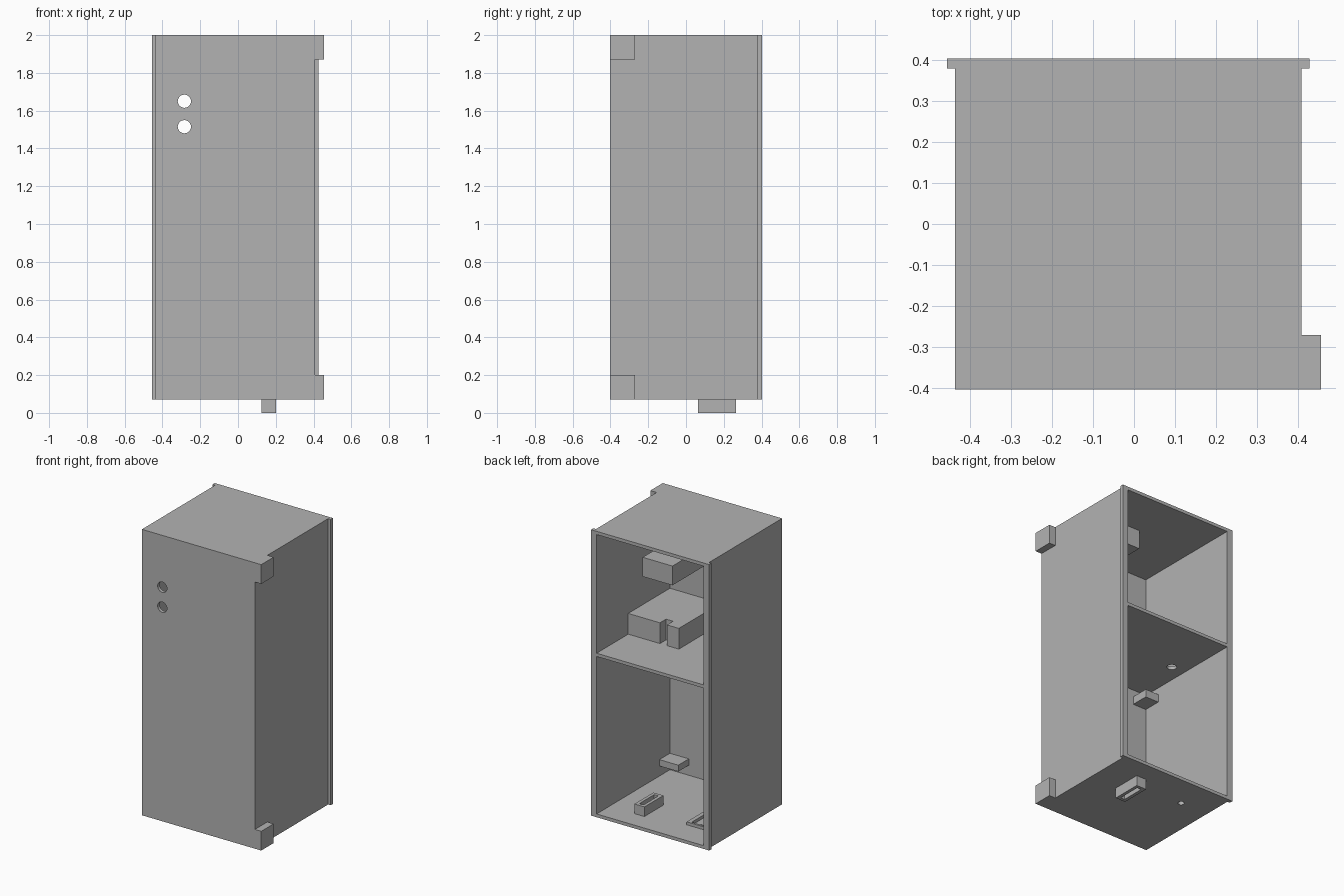
import bpy

cube = bpy.data.objects.get("Cube")
if cube:
    bpy.data.objects.remove(cube, do_unlink=True)

grey = bpy.data.materials.new("plain grey")
grey.use_nodes = True
grey.diffuse_color = (0.45, 0.45, 0.45, 1)
grey.node_tree.nodes["Principled BSDF"].inputs["Base Color"].default_value = grey.diffuse_color


def box(name, x, y, z):
    """Box from (min, max) ranges on each axis."""
    ranges = (x, y, z)
    bpy.ops.mesh.primitive_cube_add(size=1)
    ob = bpy.context.object
    ob.name = name
    for v in ob.data.vertices:
        v.co = [(r[0] + r[1]) / 2 + c * (r[1] - r[0]) for r, c in zip(ranges, v.co)]
    ob.data.materials.append(grey)
    return ob


def cylinder(name, radius, centre, rotation=(0, 0, 0)):
    bpy.ops.mesh.primitive_cylinder_add(vertices=24, radius=radius, depth=0.2,
                                        location=centre, rotation=rotation)
    bpy.context.object.name = name
    return bpy.context.object


def cut(target, cutter):
    """Subtract a hidden cutter from the target."""
    cutter.hide_render = True
    cutter.hide_viewport = True
    cutter.display_type = 'WIRE'
    mod = target.modifiers.new("cut", 'BOOLEAN')
    mod.operation = 'DIFFERENCE'
    mod.solver = 'EXACT'
    mod.object = cutter


# Main dimensions
T = 0.022
L, R = 0.408, -0.436
FRONT, BACK = -0.402, 0.402
BOTTOM, TOP = 0.07, 2.0
SHELF = 1.177
IN_L, IN_R, IN_F = L - T, R + T, FRONT + T
inside_x = (IN_R, IN_L)
inside_y = (IN_F, BACK)

# Cabinet shell, open at the back
box("left_wall", (IN_L, L), (FRONT, BACK), (BOTTOM, TOP))
box("right_wall", (R, IN_R), (FRONT, BACK), (BOTTOM, TOP))
front = box("front_panel", inside_x, (FRONT, IN_F), (BOTTOM, TOP))
box("top_panel", inside_x, inside_y, (TOP - T, TOP))
shelf = box("middle_shelf", inside_x, inside_y, (SHELF - T, SHELF))
floor = box("floor_panel", inside_x, inside_y, (BOTTOM, BOTTOM + T))

# Rear side flanges
box("left_flange", (L, 0.427), (0.378, BACK), (BOTTOM, TOP))
box("right_flange", (-0.455, R), (0.378, BACK), (BOTTOM, TOP))

# Front corner tabs
for name, low in (("lower_tab", BOTTOM), ("upper_tab", TOP - 0.13)):
    box(name, (L, 0.455), (FRONT, -0.27), (low, low + 0.13))

# Round holes in the front, shelf and floor
for z in (1.65, 1.515):
    cut(front, cylinder("front_hole_cutter", 0.035, (-0.284, FRONT, z), (1.5708, 0, 0)))
cut(shelf, cylinder("shelf_hole_cutter", 0.031, (-0.313, -0.01, SHELF)))
cut(floor, cylinder("floor_hole_cutter", 0.02, (-0.229, 0.18, BOTTOM)))

# Slotted block passing through the floor
foot_x, foot_y = (0.125, 0.2), (0.063, 0.265)
cut(floor, box("foot_opening_cutter", foot_x, foot_y, (0, 0.2)))
foot = box("slotted_foot", foot_x, foot_y, (0, 0.157))
cut(foot, box("foot_slot_cutter", (0.147, 0.178), (0.085, 0.243), (-0.1, 0.3)))

# Small hollow socket on the floor
socket = box("floor_socket", (-0.303, -0.155), (0.045, 0.214), (BOTTOM + T, 0.112))
cut(socket, box("socket_cutter", (-0.275, -0.183), (0.075, 0.2), (0, 0.3)))

# Blocks in the upper compartment
notched = box("notched_block", (0.008, IN_L), (IN_F, 0.065), (SHELF, 1.317))
cut(notched, box("notch_cutter", (0.097, 0.149), (0.0, 0.2), (1.1, 1.4)))
box("front_block", (0.121, 0.343), (IN_F, -0.028), (1.542, 1.672))
box("ceiling_block", (0.008, IN_L), (IN_F, 0.06), (1.85, TOP - T))

# Small corner blocks in the lower compartment
box("lower_corner_block", (0.245, IN_L), (IN_F, -0.268), (0.16, 0.203))
box("under_shelf_block", (IN_R, -0.313), (IN_F, -0.26), (1.054, 1.108))
